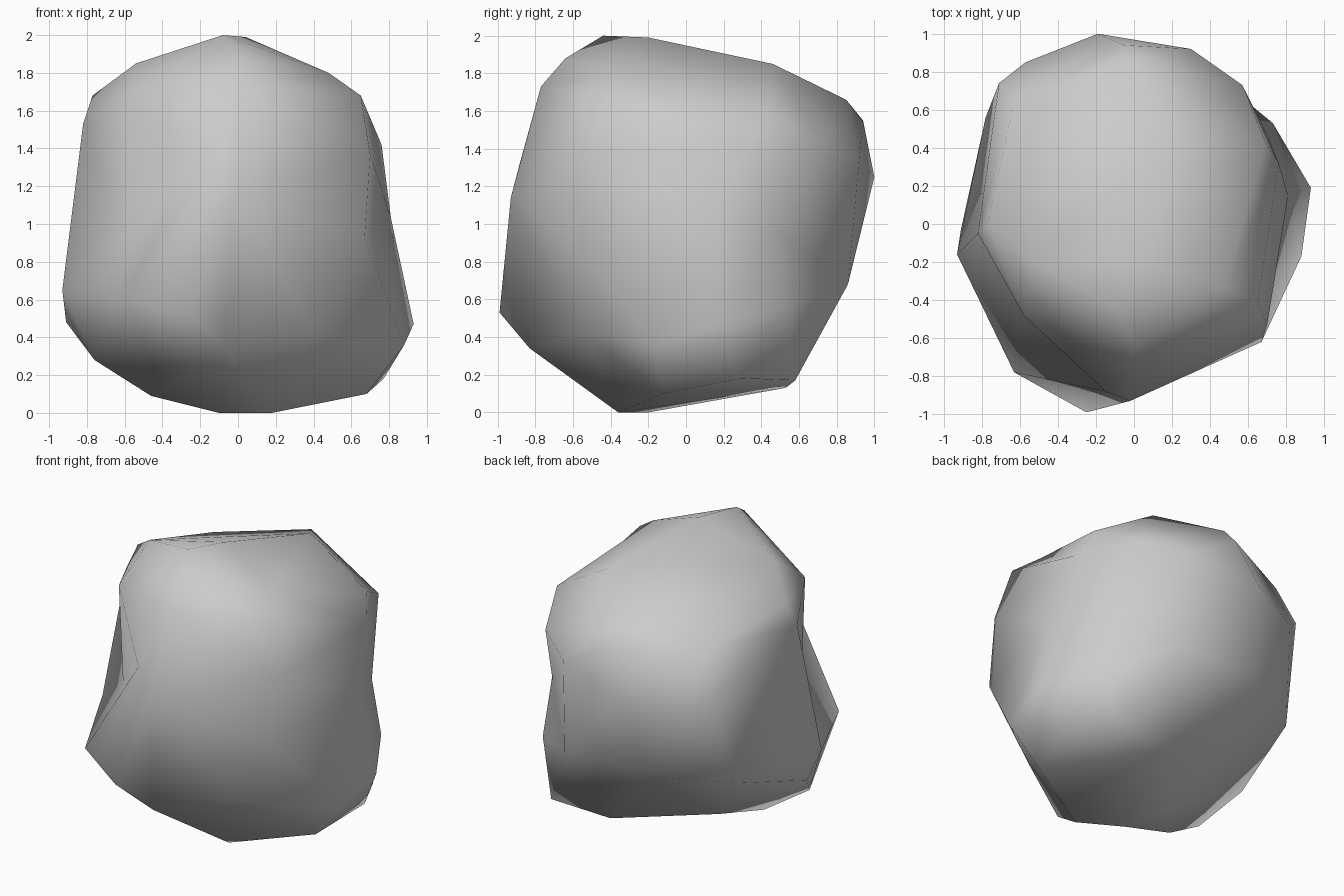
import bpy, bmesh
from mathutils import Vector

# Corner points of the boulder, grouped by region
crown = [(-0.08, -0.44, 2.0), (0.04, -0.2, 1.99), (-0.54, -0.2, 1.85), (0.48, -0.33, 1.8),
         (0.23, 0.46, 1.85), (0.0, -0.64, 1.88), (-0.58, -0.48, 1.63), (-0.77, 0.0, 1.68),
         (-0.03, 0.85, 1.66), (-0.63, 0.64, 1.56)]
front = [(0.65, -0.42, 1.68), (0.0, -0.77, 1.73), (-0.15, -0.88, 1.33), (-0.02, -0.93, 1.14),
         (0.67, -0.62, 0.92), (-0.25, -0.99, 0.53), (-0.63, -0.78, 0.6), (-0.07, -0.83, 0.34),
         (0.4, -0.55, 0.42), (-0.59, -0.42, 0.93), (0.7, -0.53, 1.37)]
right = [(0.69, 0.43, 1.58), (0.76, 0.32, 1.42), (0.81, 0.15, 1.03), (0.93, 0.19, 0.47),
         (0.88, -0.17, 0.36), (0.73, 0.53, 0.56), (0.7, 0.47, 0.96)]
back = [(0.57, 0.73, 1.42), (0.3, 0.92, 1.35), (-0.05, 0.94, 1.55), (-0.19, 1.0, 1.25),
        (0.33, 0.86, 0.68), (-0.3, 0.85, 0.68), (-0.57, 0.85, 1.17), (-0.71, 0.74, 1.29)]
left = [(-0.82, -0.05, 1.53), (-0.93, -0.16, 0.65), (-0.91, -0.03, 0.48),
        (-0.78, 0.56, 0.65), (-0.76, -0.27, 0.28)]
base = [(0.18, -0.36, 0.0), (-0.1, -0.2, 0.0), (-0.46, -0.2, 0.09), (-0.28, 0.03, 0.1),
        (0.68, -0.12, 0.1), (0.77, 0.29, 0.18), (0.63, 0.58, 0.17), (0.21, 0.53, 0.13)]
points = [Vector(p) for p in crown + front + right + back + left + base]

# Skin the points as a closed shell around the centre, then move them out
centre = Vector((0, 0, 1))
bm = bmesh.new()
target = {}
for p in points:
    v = bm.verts.new((p - centre).normalized())
    target[v] = p
bmesh.ops.convex_hull(bm, input=list(bm.verts))
for v in bm.verts:
    v.co = target[v]
bmesh.ops.recalc_face_normals(bm, faces=bm.faces)

# Smooth-shaded boulder
mesh = bpy.data.meshes.new("boulder")
bm.to_mesh(mesh)
bm.free()
mesh.shade_smooth()
boulder = bpy.data.objects.new("boulder", mesh)
bpy.context.collection.objects.link(boulder)
